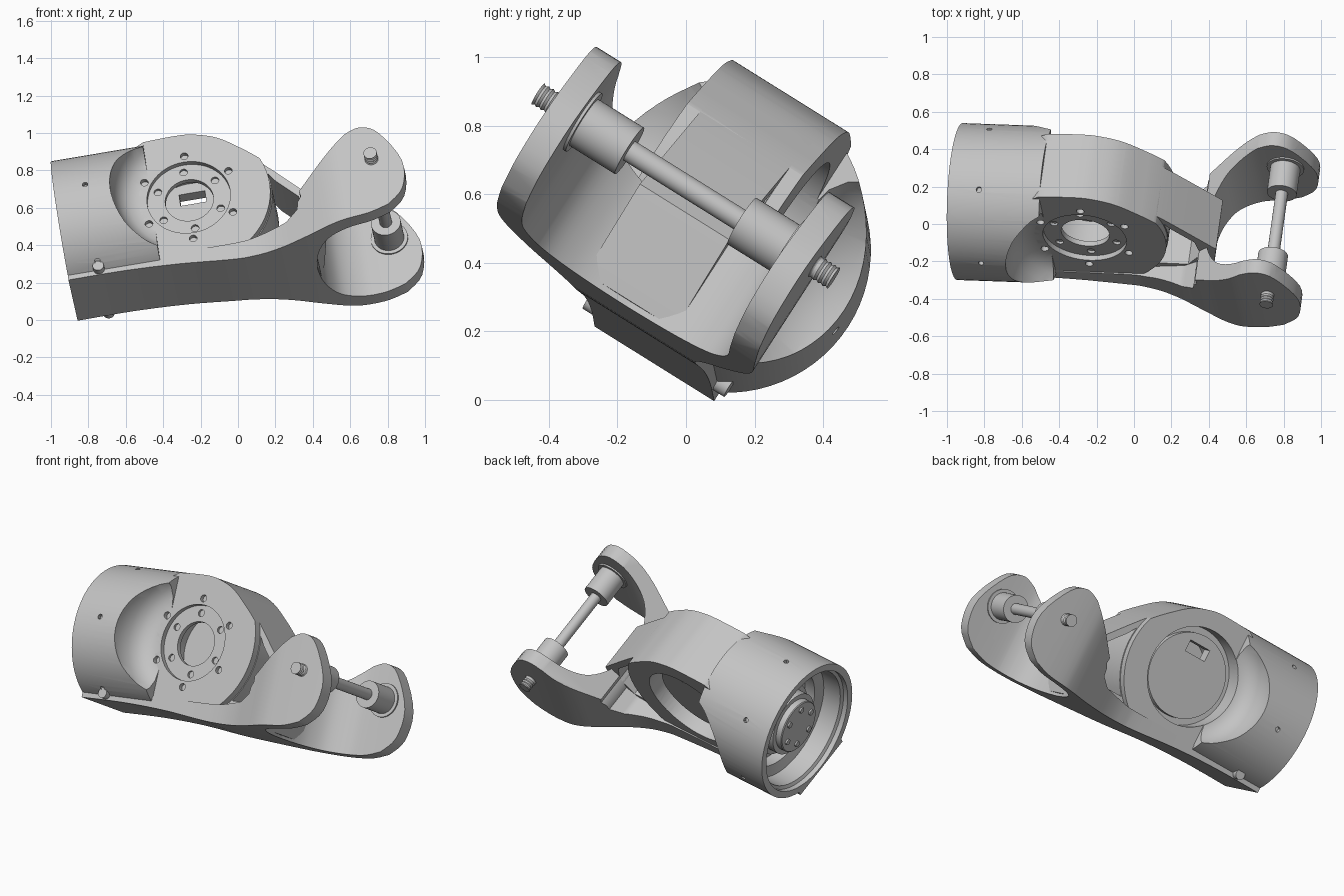
import bpy, bmesh, math
from mathutils import Matrix, Vector

if "Cube" in bpy.data.objects:
    bpy.data.objects.remove(bpy.data.objects["Cube"])

# Tilted frame of the arm: u along it, v across it, w up
U = Vector((0.985, -0.035, 0.166)).normalized()
W = U.cross(Vector((0.119, 0.845, -0.527))).normalized()
V = W.cross(U)
FRAME = Matrix((U, V, W)).transposed().to_4x4()
FRAME.translation = (-0.93, 0.12, 0.435)

grey = bpy.data.materials.new("grey metal")
grey.use_nodes = True
GREY = (0.55, 0.55, 0.55, 1)
grey.diffuse_color = GREY
grey.node_tree.nodes["Principled BSDF"].inputs["Base Color"].default_value = GREY

parts = []


def make(name, bm, keep):
    bmesh.ops.recalc_face_normals(bm, faces=bm.faces)
    mesh = bpy.data.meshes.new(name)
    bm.to_mesh(mesh)
    bm.free()
    mesh.materials.append(grey)
    obj = bpy.data.objects.new(name, mesh)
    bpy.context.collection.objects.link(obj)
    if keep:
        parts.append(obj)
    else:
        obj.hide_render = True
    return obj


def add_lathe(bm, profile, axis, centre, n):
    """Closed solid of revolution; profile runs pole to pole as (radius, along)."""
    def place(r, a, t):
        c, s = r * math.cos(t), r * math.sin(t)
        p = {"u": (a, c, s), "v": (c, a, s), "w": (c, s, a)}[axis]
        return bm.verts.new(Vector(p) + Vector(centre))
    rings = [[place(r, a, math.tau * i / n) for i in range(n)] if r else [place(0, a, 0)]
             for r, a in profile]
    for p, q in zip(rings, rings[1:]):
        for i in range(n):
            j = (i + 1) % n
            quad = [p[i % len(p)], p[j % len(p)], q[j % len(q)], q[i % len(q)]]
            bm.faces.new(list(dict.fromkeys(quad)))


def lathe(name, profile, axis, centre=(0, 0, 0), n=64, keep=True):
    bm = bmesh.new()
    add_lathe(bm, profile, axis, centre, n)
    return make(name, bm, keep)


def rod(r, a, b):
    return [(0, a), (r, a), (r, b), (0, b)]


def prism(name, pts, a, b, axis="v", keep=True):
    """Outline in (u, w) swept along v, or in (u, v) swept along w."""
    bm = bmesh.new()
    def ring(d):
        return [bm.verts.new((x, d, y) if axis == "v" else (x, y, d)) for x, y in pts]
    low, high = ring(a), ring(b)
    bm.faces.new(low)
    bm.faces.new(high[::-1])
    for i in range(len(pts)):
        j = (i + 1) % len(pts)
        bm.faces.new((low[i], low[j], high[j], high[i]))
    return make(name, bm, keep)


def smooth(pts, steps=5):
    """Catmull-Rom curve through a few points."""
    p = [Vector(q) for q in pts]
    p = [p[0]] + p + [p[-1]]
    out = []
    for a, b, c, d in zip(p, p[1:], p[2:], p[3:]):
        for k in range(steps):
            t = k / steps
            out.append(tuple(0.5 * (2 * b + (c - a) * t + (2 * a - 5 * b + 4 * c - d) * t * t
                                    + (3 * b - a - 3 * c + d) * t ** 3)))
    return out + [tuple(p[-1])]


def combine(obj, other, operation="DIFFERENCE"):
    mod = obj.modifiers.new("cut", "BOOLEAN")
    mod.operation, mod.solver, mod.object = operation, "EXACT", other
    bpy.context.view_layer.objects.active = obj
    bpy.ops.object.modifier_apply(modifier=mod.name)


HUB = (0.70, 0, 0)

# Tubular housing with a stepped open end
housing = lathe("housing", rod(0.42, 0, 0.5), "u", n=72)
cavity = lathe("cavity_cutter", [(0, -0.1), (0.378, -0.1), (0.378, 0.03), (0.36, 0.04),
                                 (0.36, 0.16), (0.30, 0.18), (0.30, 0.25), (0, 0.25)],
               "u", n=72, keep=False)
under = prism("underside_cutter", [(-0.2, -0.393), (0.8, -0.393), (0.8, -0.7), (-0.2, -0.7)],
              -0.6, 0.6, keep=False)
cutters = [cavity, under]

# Round side pockets with a hollow fillet
for s in (-1, 1):
    cutters.append(lathe("pocket_cutter", [(0, s * 0.2), (0.27, s * 0.2), (0.32, s * 0.215),
                                           (0.36, s * 0.25), (0.385, s * 0.30), (0.4, s * 0.37),
                                           (0.4, s * 0.7), (0, s * 0.7)], "v", HUB, keep=False))
for c in cutters:
    combine(housing, c)

# Joint body: a rounded web and a thicker disc on it
top = smooth([(0.36, 0.375), (0.5, 0.392), (0.7, 0.397), (0.8, 0.38), (0.9, 0.34),
              (1.0, 0.265), (1.13, 0.145), (1.39, -0.14)])
web_outline = top + [(1.36, -0.3), (1.33, -0.44), (0.95, -0.43), (0.6, -0.39), (0.36, -0.37)]
web = prism("web", web_outline, -0.155, 0.155)
disc = lathe("joint_disc", rod(0.44, -0.2, 0.2), "v", HUB)
combine(disc, prism("disc_limit", web_outline, -0.3, 0.3, keep=False), "INTERSECT")

# Window between the disc and the fork
arc = [(0.70 + 0.445 * math.cos(math.radians(t)), 0.445 * math.sin(math.radians(t)))
       for t in range(-42, 13, 6)]
window = prism("window_cutter", arc + [(1.17, 0.04), (1.28, -0.08), (1.3, -0.2), (1.22, -0.3)],
               -0.6, 0.6, keep=False)
combine(web, window)

# Bearing seat on the front, inner chamber, and a wide bore on the back with a cover
bores = [lathe("front_bore_cutter", [(0, -0.5), (0.225, -0.5), (0.225, -0.17), (0.13, -0.17),
                                     (0.13, -0.14), (0.25, -0.14), (0.25, 0.06), (0, 0.06)],
               "v", HUB, keep=False),
         lathe("back_bore_cutter", [(0, 0.13), (0.25, 0.13), (0.25, 0.09), (0.29, 0.09),
                                    (0.29, 0.5), (0, 0.5)], "v", HUB, keep=False),
         prism("cover_slot_cutter", [(0.64, 0.12), (0.78, 0.12), (0.78, 0.19), (0.64, 0.19)],
               0.0, 0.4, keep=False)]
bm = bmesh.new()
for i in range(6):
    for r, turn in ((0.18, 0.05), (0.262, -0.03)):
        t = math.pi / 2 + turn + i * math.pi / 3
        spot = (HUB[0] + r * math.cos(t), 0, r * math.sin(t))
        add_lathe(bm, rod(0.021, -0.3, -0.155 if r < 0.2 else -0.175), "v", spot, 16)
bores.append(make("screw_hole_cutter", bm, False))
for body in (housing, web, disc):
    for c in bores:
        combine(body, c)

# Small radial holes round the housing
bm = bmesh.new()
for t in range(23, 383, 60):
    shift = len(bm.verts)
    add_lathe(bm, rod(0.015, 0.395, 0.5), "w", (0, 0, 0), 12)
    bm.verts.ensure_lookup_table()
    turn = Matrix.Rotation(math.radians(t), 4, "X")
    bmesh.ops.transform(bm, verts=bm.verts[shift:],
                        matrix=Matrix.Translation((0.17, 0, 0)) @ turn)
combine(housing, make("radial_hole_cutter", bm, False))

# Fork: side outline crossed with a forked plan
bottom = smooth([(0, -0.395), (0.3, -0.395), (0.6, -0.41), (0.95, -0.445), (1.3, -0.458),
                 (1.6, -0.448), (1.7, -0.43)])
tip = smooth([(1.76, -0.41), (1.85, -0.32), (1.868, -0.15), (1.765, 0.045),
              (1.67, 0.1), (1.58, 0.072)], 4)
side = bottom + tip + [(1.29, -0.17), (1.27, -0.27), (1.2, -0.315),
                       (0.99, -0.34), (0.6, -0.34), (0, -0.335)]
outer = smooth([(0, 0.207), (0.8, 0.207), (1.0, 0.22), (1.15, 0.265), (1.3, 0.34),
                (1.46, 0.42), (1.6, 0.445), (1.95, 0.445)])
inner = smooth([(1.95, 0.36), (1.64, 0.36), (1.52, 0.345), (1.42, 0.29), (1.36, 0.2),
                (1.33, 0.1), (1.32, 0)])
half = outer + inner
plan = half + [(x, -y) for x, y in half[-2::-1]]
fork = prism("fork", side, -0.6, 0.6)
combine(fork, prism("fork_plan", plan, -0.8, 0.4, "w", keep=False), "INTERSECT")
combine(fork, window)
combine(fork, cavity)

# Cross pin with collars and threaded ends
PIN = (1.708, 0, -0.113)
lathe("pin_rod", rod(0.033, -0.46, 0.46), "v", PIN, 32)
for s, label in ((-1, "front"), (1, "back")):
    lathe(label + "_collar", rod(0.08, s * 0.195, s * 0.365), "v", PIN, 40)
    lathe(label + "_collar_washer", rod(0.1, s * 0.352, s * 0.37), "v", PIN, 40)
    thread = [(0.036 if i % 2 else 0.031, s * (0.44 + 0.008 * i)) for i in range(10)]
    lathe(label + "_thread", [(0, s * 0.44)] + thread + [(0, s * 0.512)], "v", PIN, 24)
    lathe(label + "_clamp_screw", rod(0.03, s * 0.18, s * 0.245), "v", (0.17, 0, -0.36), 20)

# Motor hub inside the open end with its ring of bolts
lathe("motor_hub", [(0, 0.06), (0.155, 0.06), (0.16, 0.065), (0.16, 0.1), (0.19, 0.1),
                    (0.19, 0.16), (0.22, 0.17), (0.22, 0.27), (0, 0.27)], "u")
for i in range(6):
    t = i * math.pi / 3
    lathe("hub_bolt", rod(0.018, 0.05, 0.07), "u",
          (0, 0.115 * math.cos(t), 0.115 * math.sin(t)), 12)

# Drop the cutters, stand the arm in its tilted pose and shade it
for obj in list(bpy.context.collection.objects):
    if obj.hide_render and (obj.name.split(".")[0].endswith(("_cutter", "_limit", "_plan"))):
        bpy.data.objects.remove(obj)
bpy.ops.object.select_all(action="DESELECT")
for obj in parts:
    obj.matrix_world = FRAME
    obj.select_set(True)
bpy.context.view_layer.objects.active = parts[0]
bpy.ops.object.shade_smooth_by_angle(angle=math.radians(30))
